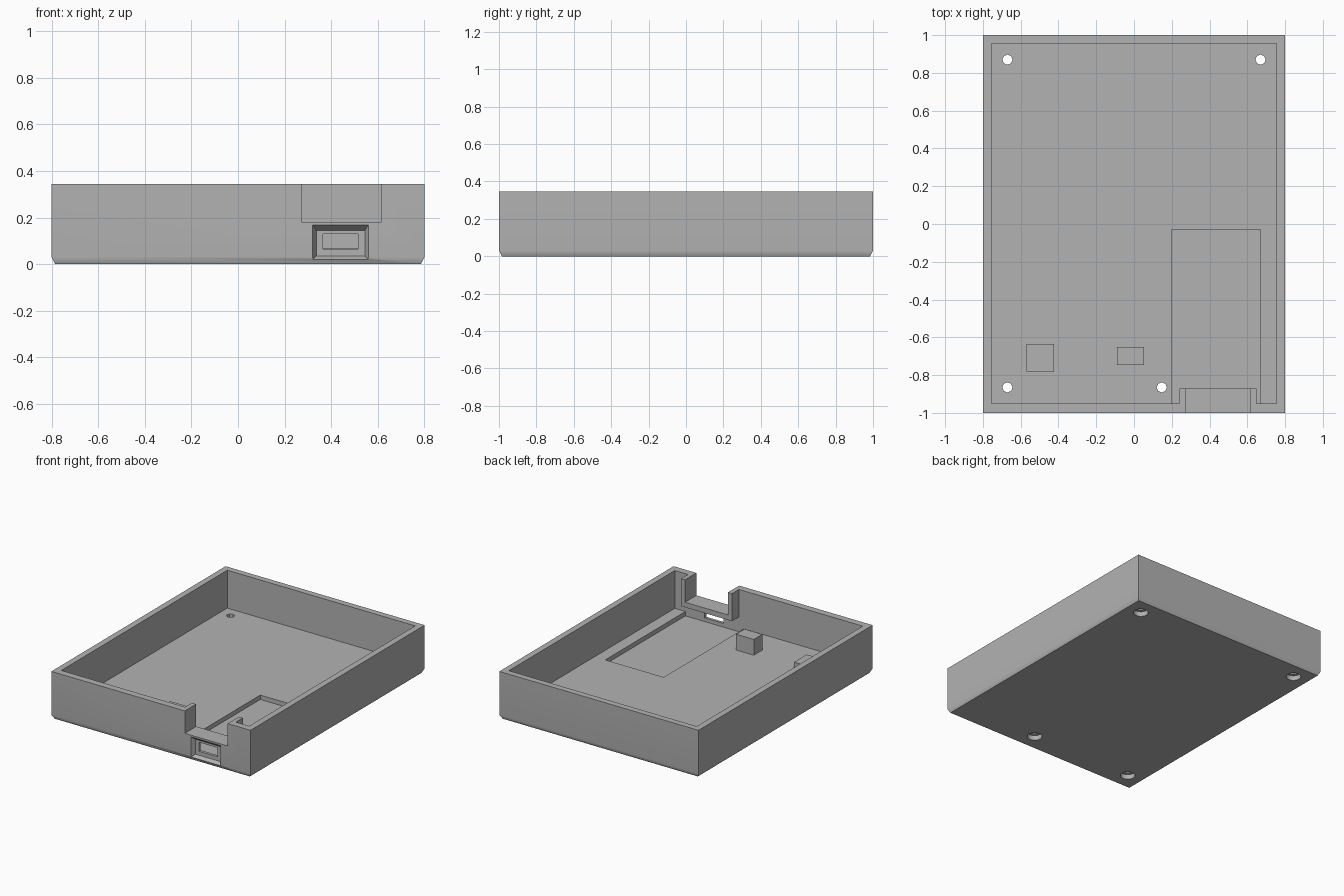
import bpy
import bmesh
from math import radians

if "Cube" in bpy.data.objects:
    bpy.data.objects.remove(bpy.data.objects["Cube"], do_unlink=True)

grey = bpy.data.materials.new("plain grey")
grey.use_nodes = True
colour = (0.45, 0.45, 0.45, 1)
grey.diffuse_color = colour
grey.node_tree.nodes["Principled BSDF"].inputs["Base Color"].default_value = colour


def loft(name, rings):
    """Solid through a list of matching vertex rings, capped at both ends."""
    bm = bmesh.new()
    loops = [[bm.verts.new(p) for p in ring] for ring in rings]
    n = len(loops[0])
    for a, b in zip(loops, loops[1:]):
        for i in range(n):
            j = (i + 1) % n
            bm.faces.new((a[i], a[j], b[j], b[i]))
    bm.faces.new(loops[0])
    bm.faces.new(loops[-1])
    bmesh.ops.recalc_face_normals(bm, faces=bm.faces)
    mesh = bpy.data.meshes.new(name)
    bm.to_mesh(mesh)
    bm.free()
    obj = bpy.data.objects.new(name, mesh)
    bpy.context.collection.objects.link(obj)
    mesh.materials.append(grey)
    return obj


def level(x0, x1, y0, y1, z):
    return [(x0, y0, z), (x1, y0, z), (x1, y1, z), (x0, y1, z)]


def upright(x0, x1, z0, z1, y):
    return [(x0, y, z0), (x1, y, z0), (x1, y, z1), (x0, y, z1)]


def box(name, x0, x1, y0, y1, z0, z1):
    return loft(name, [level(x0, x1, y0, y1, z0), level(x0, x1, y0, y1, z1)])


def drill(x, y, radius, z0, z1, sides):
    bpy.ops.mesh.primitive_cylinder_add(vertices=sides, radius=radius, depth=z1 - z0,
                                        location=(x, y, (z0 + z1) / 2))
    return bpy.context.object


def combine(target, tool, operation):
    """Apply a boolean and discard the tool."""
    tool.hide_render = True
    mod = target.modifiers.new("boolean", "BOOLEAN")
    mod.object, mod.operation, mod.solver = tool, operation, "EXACT"
    bpy.context.view_layer.objects.active = target
    bpy.ops.object.modifier_apply(modifier=mod.name)
    bpy.data.objects.remove(tool, do_unlink=True)


TOP, FLOOR = 0.345, 0.07

# Tray body with a narrow bevel around its base
tray = loft("tray", [level(-0.785, 0.785, -0.985, 0.985, 0),
                     level(-0.8, 0.8, -1, 1, 0.03),
                     level(-0.8, 0.8, -1, 1, TOP)])
combine(tray, box("cavity", -0.755, 0.755, -0.95, 0.955, FLOOR, 0.5), "DIFFERENCE")

# Shallow pocket in the floor
combine(tray, box("pocket", 0.2, 0.67, -0.95, -0.03, 0.038, 0.2), "DIFFERENCE")

# Thickened bracket around the notch in the front wall
combine(tray, box("bracket", 0.24, 0.648, -0.97, -0.87, 0.145, TOP), "UNION")
combine(tray, box("notch", 0.273, 0.617, -1.1, -0.8, 0.182, 0.5), "DIFFERENCE")

# Tapered port recess and its slot
recess = loft("port_recess", [upright(0.32, 0.56, 0.018, 0.17, -1.001),
                              upright(0.336, 0.545, 0.036, 0.145, -0.97)])
combine(tray, recess, "DIFFERENCE")
combine(tray, box("slot", 0.364, 0.515, -1.1, -0.9, 0.065, 0.13), "DIFFERENCE")

# Screw holes, counterbored from below
for x, y in ((-0.67, 0.87), (0.67, 0.87), (-0.67, -0.865), (0.147, -0.865)):
    combine(tray, drill(x, y, 0.027, -0.1, 0.13, 8), "DIFFERENCE")
    combine(tray, drill(x, y, 0.05, -0.1, 0.035, 16), "DIFFERENCE")

# Support blocks on the floor
box("low_support", -0.568, -0.424, -0.78, -0.634, FLOOR, 0.115)
box("tall_support", -0.09, 0.053, -0.747, -0.65, FLOOR, 0.185)

# Soft shading over the base bevel only
bpy.ops.object.select_all(action="DESELECT")
tray.select_set(True)
bpy.context.view_layer.objects.active = tray
bpy.ops.object.shade_smooth_by_angle(angle=radians(30))
soft = tray.modifiers.new("even_normals", "WEIGHTED_NORMAL")
soft.keep_sharp = True
